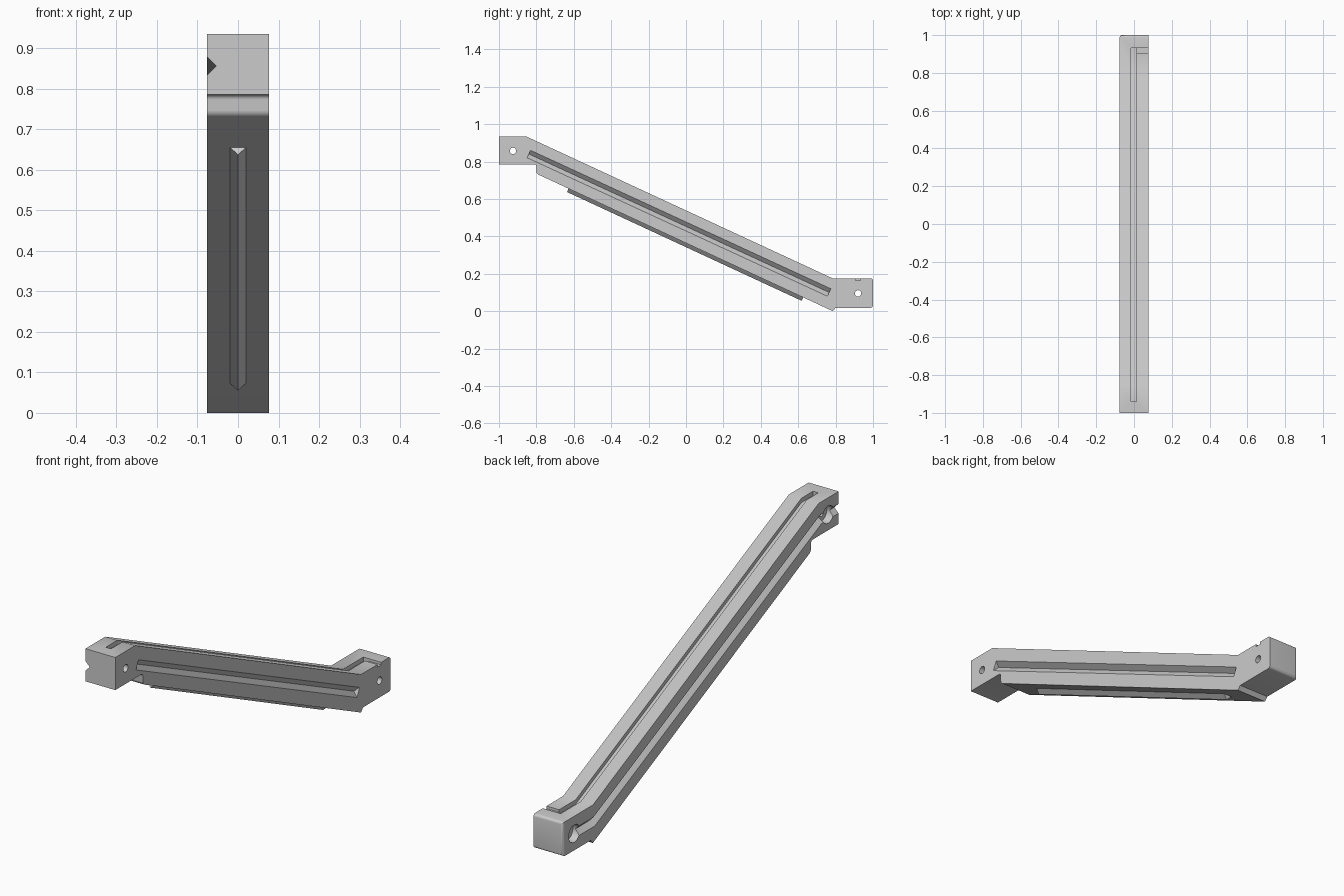
import bpy, bmesh, math
from mathutils import Vector

if "Cube" in bpy.data.objects:
    bpy.data.objects.remove(bpy.data.objects["Cube"])

W = 0.076                                   # half width of the beam
grey = bpy.data.materials.new("light_grey")
grey.use_nodes = True
grey.diffuse_color = (0.6, 0.6, 0.6, 1)
grey.node_tree.nodes["Principled BSDF"].inputs["Base Color"].default_value = (0.6, 0.6, 0.6, 1)


def finish(name, bm):
    bmesh.ops.recalc_face_normals(bm, faces=bm.faces)
    mesh = bpy.data.meshes.new(name)
    bm.to_mesh(mesh)
    bm.free()
    mesh.materials.append(grey)
    obj = bpy.data.objects.new(name, mesh)
    bpy.context.collection.objects.link(obj)
    return obj


def extrude_side(outline, x0, x1):
    """Extrude a (y, z) outline along x."""
    bm = bmesh.new()
    face = bm.faces.new([bm.verts.new((x0, y, z)) for y, z in outline])
    out = bmesh.ops.extrude_face_region(bm, geom=[face])
    verts = [v for v in out["geom"] if isinstance(v, bmesh.types.BMVert)]
    bmesh.ops.translate(bm, verts=verts, vec=(x1 - x0, 0, 0))
    return bm


def sweep(name, rings):
    """Join equal rings of points into a closed solid."""
    bm = bmesh.new()
    loops = [[bm.verts.new(p) for p in ring] for ring in rings]
    n = len(loops[0])
    for a, b in zip(loops, loops[1:]):
        for i in range(n):
            j = (i + 1) % n
            bm.faces.new((a[i], a[j], b[j], b[i]))
    bm.faces.new(loops[0])
    bm.faces.new(loops[-1])
    return finish(name, bm)


def vee(name, path, x_open, x_tip):
    """V-shaped prism following a (y, z) path on a side face."""
    pts = [Vector(p) for p in path]
    rings = []
    for i, p in enumerate(pts):
        d0 = (p - pts[i - 1]).normalized() if i else None
        d1 = (pts[i + 1] - p).normalized() if i < len(pts) - 1 else None
        d = ((d0 or d1) + (d1 or d0)).normalized()
        half = 0.022 / d.dot(d1 or d0)
        n = Vector((-d.y, d.x)) * half
        over = math.copysign(0.01, x_open)
        a, b = p + n, p - n
        rings.append([(x_open, *a), (x_tip, *p), (x_open, *b),
                      (x_open + over, *b), (x_open + over, *a)])
    return sweep(name, rings)


def pin(name, y, z, radius, x0, x1):
    ring = [(y + radius * math.cos(t * math.tau / 32), z + radius * math.sin(t * math.tau / 32))
            for t in range(32)]
    return finish(name, extrude_side(ring, x0, x1))


def cut(target, cutter):
    mod = target.modifiers.new("cut", "BOOLEAN")
    mod.operation = "DIFFERENCE"
    mod.solver = "EXACT"
    mod.object = cutter
    bpy.context.view_layer.objects.active = target
    bpy.ops.object.modifier_apply(modifier=mod.name)
    bpy.data.objects.remove(cutter)


# Sloping beam with a level mounting block at each end
outline = [(-1, 0.785), (-1, 0.935), (-0.856, 0.935), (0.785, 0.175), (1, 0.175),
           (1, 0.018), (0.8, 0.018), (0.785, 0), (-0.8, 0.735), (-0.8, 0.785)]
bm = extrude_side(outline, -W, W)


def rounded(edge):
    """Edges of the rear end face, and the inner corner below the front block."""
    a, b = (v.co for v in edge.verts)
    mid = (a + b) / 2
    rear = mid.y > 0.99 and mid.x < W - 0.01 and abs(a.y - b.y) < 0.01
    step = abs(mid.y + 0.8) < 0.01 and abs(mid.x) < 0.01
    return rear or step


bmesh.ops.bevel(bm, geom=[e for e in bm.edges if rounded(e)], offset=0.012,
                segments=4, profile=0.5, affect="EDGES")
beam = finish("beam", bm)

# V grooves on both sides
cut(beam, vee("side_groove_cutter", [(-0.84, 0.84), (0.765, 0.1)], W, W - 0.022))
cut(beam, vee("cable_groove_cutter",
              [(-1.05, 0.856), (-0.872, 0.856), (0.776, 0.095), (0.92, 0.095)], -W, -W + 0.022))

# Mounting holes with wide recesses on one side
for y, z in ((-0.925, 0.857), (0.92, 0.095)):
    cut(beam, pin("recess_cutter", y, z, 0.04, -W - 0.02, -W + 0.035))
    cut(beam, pin("hole_cutter", y, z, 0.017, -0.1, 0.1))

# Narrow channel along the top, turning out sideways at the low end
top = [(-0.94, 0.935), (-0.856, 0.935), (0.785, 0.175), (0.932, 0.175)]
floor = [(y, z - 0.02) for y, z in reversed(top)]
raised = [(y, z + 0.02) for y, z in top]
cut(beam, finish("top_channel_cutter", extrude_side(raised + floor, -0.015, 0.012)))
exit_box = [(0.905, 0.163), (0.932, 0.163), (0.932, 0.2), (0.905, 0.2)]
cut(beam, finish("channel_exit_cutter", extrude_side(exit_box, 0, 0.1)))

# Locating ridge under the beam
rings = []
slope = Vector((0, 1.585, -0.735)).normalized()
down = Vector((0, slope.z, -slope.y))
for y in (-0.628, 0.627):
    base = Vector((0, y, 0.735 * (0.785 - y) / 1.585))
    side = Vector((0.02, 0, 0))
    rings.append([base - side - down * 0.004, base - side, base + down * 0.02,
                  base + side, base + side - down * 0.004])
ridge = sweep("underside_ridge", rings)

# Smooth the rounded edges and holes
for obj in (beam, ridge):
    bpy.ops.object.select_all(action="DESELECT")
    obj.select_set(True)
    bpy.context.view_layer.objects.active = obj
    bpy.ops.object.shade_smooth_by_angle(angle=math.radians(28))
